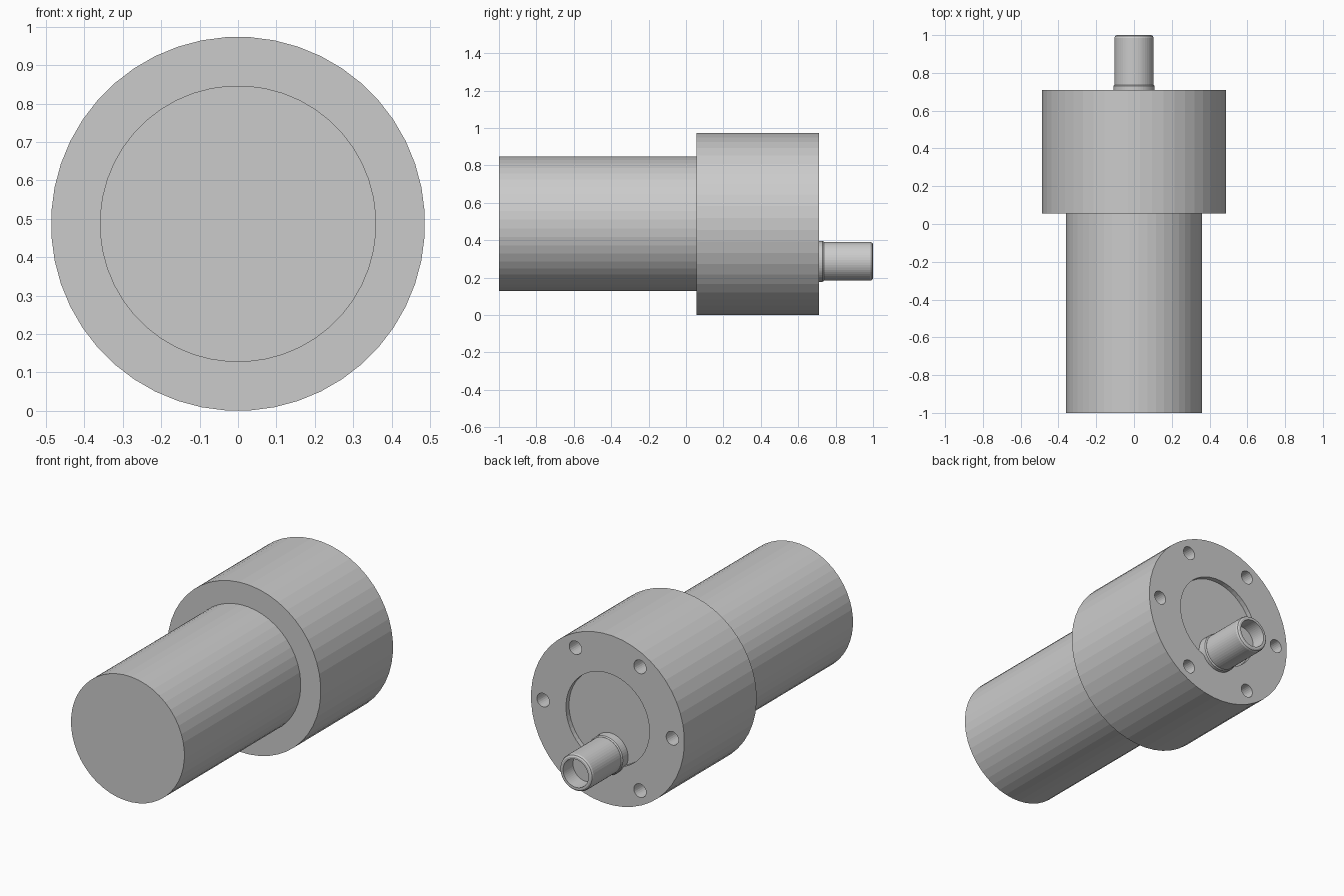
import bpy, bmesh, math
from mathutils import Matrix

if "Cube" in bpy.data.objects:
    bpy.data.objects.remove(bpy.data.objects["Cube"])

AXIS_Z = 0.487    # height of the main axis
SHAFT_Z = 0.287   # the shaft sits off-centre, lower down


def lathe(name, profile, x=0.0, z=AXIS_Z, sides=48):
    """Turn a (radius, y) profile about a line parallel to y."""
    bm = bmesh.new()
    pts = [bm.verts.new((0, y, r)) for r, y in profile]
    edges = [bm.edges.new(p) for p in zip(pts, pts[1:])]
    # half-step start so a flat facet lies on top
    bmesh.ops.rotate(bm, verts=pts, matrix=Matrix.Rotation(math.pi / sides, 3, 'Y'))
    bmesh.ops.spin(bm, geom=pts + edges, cent=(0, 0, 0), axis=(0, 1, 0),
                   angle=math.tau, steps=sides, use_duplicate=False)
    bmesh.ops.remove_doubles(bm, verts=bm.verts[:], dist=1e-5)
    bmesh.ops.recalc_face_normals(bm, faces=bm.faces[:])
    mesh = bpy.data.meshes.new(name)
    bm.to_mesh(mesh)
    bm.free()
    ob = bpy.data.objects.new(name, mesh)
    ob.location = (x, 0, z)
    bpy.context.collection.objects.link(ob)
    return ob


# Motor barrel and wider gearbox head with a shallow round recess
housing = lathe("motor_housing", [
    (0, -1), (0.36, -1), (0.36, 0.055), (0.487, 0.055),
    (0.487, 0.71), (0.265, 0.71), (0.265, 0.682), (0, 0.682)])

# Six mounting holes around the output face
for i in range(6):
    a = i * math.tau / 6
    cutter = lathe("hole_cutter", [(0, 0.55), (0.039, 0.55), (0.039, 0.8), (0, 0.8)],
                   x=0.41 * math.cos(a), z=AXIS_Z + 0.41 * math.sin(a), sides=24)
    cutter.hide_render = True
    mod = housing.modifiers.new("mounting_hole", 'BOOLEAN')
    mod.operation = 'DIFFERENCE'
    mod.solver = 'EXACT'
    mod.object = cutter
    bpy.context.view_layer.objects.active = housing
    bpy.ops.object.modifier_apply(modifier=mod.name)
    bpy.data.objects.remove(cutter)

# Short collar where the shaft leaves the head
lathe("shaft_collar", [(0, 0.67), (0.11, 0.67), (0.11, 0.73),
                       (0.105, 0.737), (0, 0.737)], z=SHAFT_Z)

# Output shaft with rounded rim and blind bore
shaft = lathe("output_shaft", [
    (0, 0.69), (0.104, 0.69), (0.104, 0.985), (0.1, 0.995), (0.092, 1.0),
    (0.08, 1.0), (0.08, 0.91), (0, 0.91)], z=SHAFT_Z)
